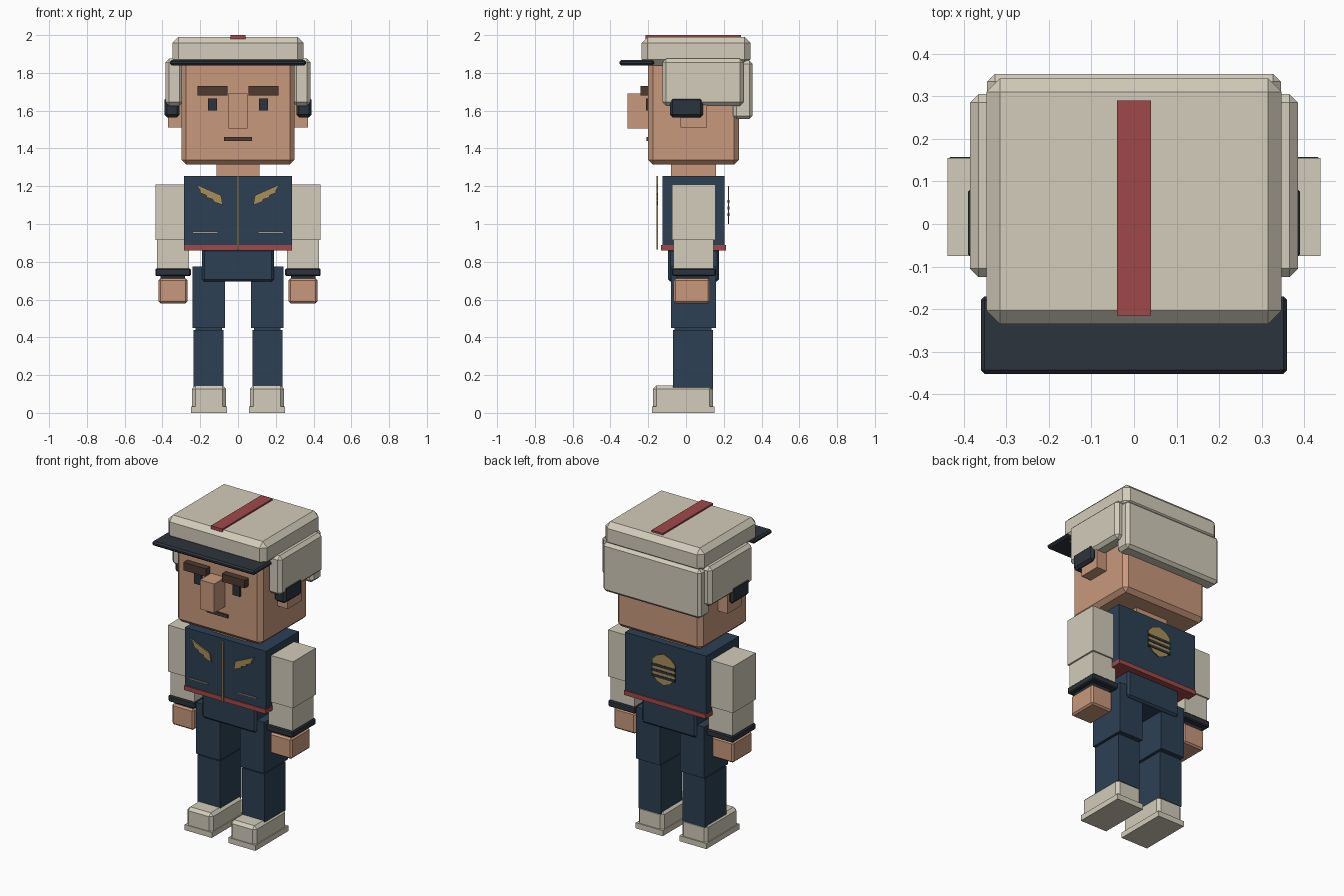
import bpy
import bmesh

cube = bpy.data.objects.get("Cube")
if cube:
    bpy.data.objects.remove(cube, do_unlink=True)


def material(name, r, g, b):
    def linear(c):
        c /= 255
        return c / 12.92 if c <= 0.04045 else ((c + 0.055) / 1.055) ** 2.4
    colour = (linear(r), linear(g), linear(b), 1)
    m = bpy.data.materials.new(name)
    m.use_nodes = True
    m.diffuse_color = colour
    bsdf = m.node_tree.nodes["Principled BSDF"]
    bsdf.inputs["Base Color"].default_value = colour
    bsdf.inputs["Roughness"].default_value = 0.8
    return m


cream = material("cream", 210, 204, 186)
skin = material("skin", 200, 152, 124)
navy = material("navy", 44, 64, 84)
red = material("red", 160, 72, 74)
black = material("charcoal", 44, 52, 60)
brown = material("dark_brown", 78, 58, 48)
gold = material("gold", 168, 142, 90)
silver = material("silver", 160, 160, 145)


def add_object(name, bm, mat, bevel=0):
    bmesh.ops.recalc_face_normals(bm, faces=bm.faces)
    mesh = bpy.data.meshes.new(name)
    bm.to_mesh(mesh)
    bm.free()
    mesh.materials.append(mat)
    ob = bpy.data.objects.new(name, mesh)
    bpy.context.collection.objects.link(ob)
    if bevel:
        mod = ob.modifiers.new("chamfer", "BEVEL")
        mod.width = bevel
        mod.segments = 1
    return ob


def box(name, mat, x, y, z, bevel=0):
    """Block spanning the (low, high) ranges x, y and z."""
    bm = bmesh.new()
    bmesh.ops.create_cube(bm, size=1)
    for v in bm.verts:
        v.co = [r[0] if c < 0 else r[1] for c, r in zip(v.co, (x, y, z))]
    return add_object(name, bm, mat, bevel)


def pair(name, mat, x, y, z, bevel=0):
    """Mirrored blocks; x is given for the left (+x) side."""
    box("left_" + name, mat, x, y, z, bevel)
    box("right_" + name, mat, (-x[1], -x[0]), y, z, bevel)


def plate(name, mat, outline, y, depth):
    """Thin plate from an x, z outline."""
    bm = bmesh.new()
    face = bm.faces.new([bm.verts.new((px, y, pz)) for px, pz in outline])
    ext = bmesh.ops.extrude_face_region(bm, geom=[face])
    for v in ext["geom"]:
        if isinstance(v, bmesh.types.BMVert):
            v.co.y += depth
    return add_object(name, bm, mat)


# Head and face
box("head", skin, (-0.3, 0.3), (-0.2, 0.28), (1.315, 1.87), 0.025)
box("neck", skin, (-0.115, 0.115), (-0.08, 0.16), (1.25, 1.33))
box("nose", skin, (-0.05, 0.05), (-0.31, -0.19), (1.505, 1.69))
box("mouth", brown, (-0.075, 0.075), (-0.21, -0.19), (1.44, 1.46))
pair("eye", black, (0.11, 0.16), (-0.212, -0.19), (1.6, 1.665))
pair("eyebrow", brown, (0.055, 0.215), (-0.24, -0.19), (1.68, 1.73))
pair("ear", skin, (0.28, 0.37), (-0.03, 0.11), (1.51, 1.66))

# Cap with flaps
box("cap_crown", cream, (-0.347, 0.347), (-0.235, 0.342), (1.84, 1.99), 0.032)
box("cap_back_flap", cream, (-0.345, 0.345), (0.25, 0.353), (1.555, 1.865), 0.018)
pair("cap_side_flap", cream, (0.29, 0.385), (-0.125, 0.305), (1.625, 1.875), 0.02)
pair("ear_pad", black, (0.31, 0.39), (-0.085, 0.09), (1.565, 1.67), 0.014)
box("cap_brim", black, (-0.36, 0.36), (-0.352, -0.17), (1.84, 1.868), 0.009)
box("cap_stripe", red, (-0.04, 0.04), (-0.215, 0.29), (1.98, 2.0))

# Torso
box("jacket", navy, (-0.285, 0.285), (-0.125, 0.205), (0.88, 1.255))
box("waistband", red, (-0.287, 0.287), (-0.132, 0.213), (0.86, 0.888))
box("hips", navy, (-0.19, 0.19), (-0.095, 0.175), (0.695, 0.87), 0.012)

# Jacket front details
box("zip", gold, (-0.006, 0.006), (-0.157, -0.148), (0.865, 1.255))
pair("pocket_line", silver, (0.105, 0.24), (-0.157, -0.148), (0.951, 0.959))
wing = [(0.222, 1.21), (0.15, 1.178), (0.09, 1.152), (0.08, 1.1), (0.13, 1.118),
        (0.132, 1.13), (0.165, 1.14), (0.168, 1.152), (0.2, 1.165), (0.202, 1.18)]
for side, s in (("left", 1), ("right", -1)):
    plate(side + "_wing_badge", gold, [(s * x, z) for x, z in wing], -0.157, 0.009)

# Back badge with dark bands
badge = [(0, 1.2), (0.05, 1.18), (0.08, 1.15), (0.08, 1.06), (0.05, 1.02)]
badge += [(0, 1.0)] + [(-x, z) for x, z in reversed(badge[1:])]
plate("back_badge", gold, badge, 0.222, 0.005)
for i in range(3):
    z = 1.118 - 0.034 * i
    box(f"badge_band_{i + 1}", black, (-0.082, 0.082), (0.221, 0.23), (z - 0.008, z + 0.008))

# Arms
pair("upper_arm", cream, (0.275, 0.438), (-0.075, 0.155), (0.915, 1.21))
pair("forearm", cream, (0.26, 0.428), (-0.065, 0.145), (0.75, 0.916))
pair("cuff", black, (0.25, 0.438), (-0.075, 0.157), (0.725, 0.765), 0.006)
pair("wrist", black, (0.28, 0.41), (-0.05, 0.12), (0.7, 0.73))
pair("hand", skin, (0.268, 0.42), (-0.065, 0.127), (0.58, 0.712), 0.01)

# Legs and shoes
pair("thigh", navy, (0.07, 0.24), (-0.08, 0.16), (0.45, 0.775))
pair("knee", navy, (0.085, 0.225), (-0.06, 0.135), (0.43, 0.46))
pair("shin", navy, (0.077, 0.235), (-0.07, 0.143), (0.13, 0.44))
pair("shoe", cream, (0.063, 0.243), (-0.175, 0.143), (0.01, 0.145), 0.018)
pair("sole", cream, (0.058, 0.248), (-0.18, 0.15), (0.0, 0.035))
